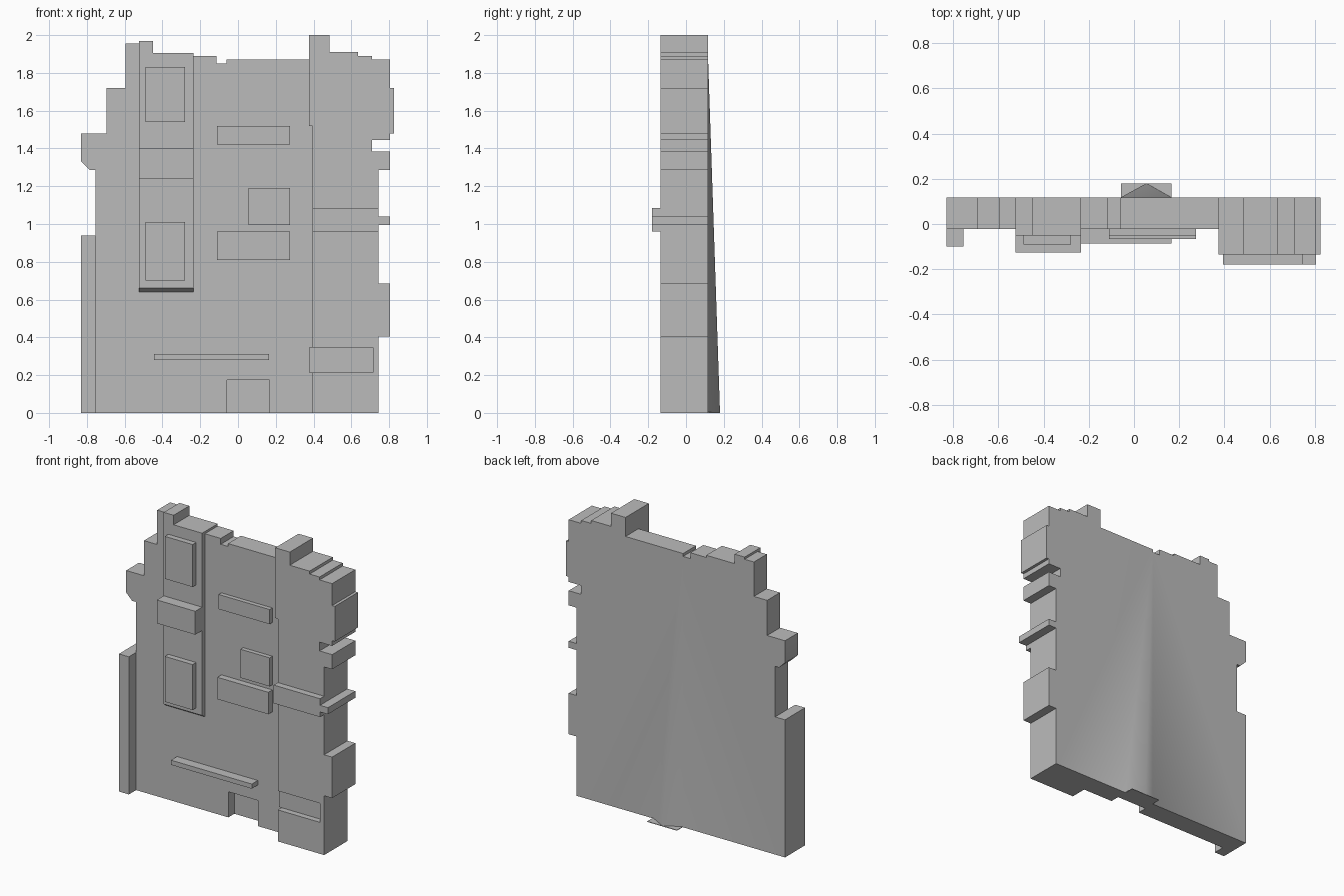
import bpy, bmesh
from math import radians

if "Cube" in bpy.data.objects:
    bpy.data.objects.remove(bpy.data.objects["Cube"], do_unlink=True)

BACK, FACE, PIER = 0.117, -0.022, -0.134   # main depth planes

stone = bpy.data.materials.new("grey_stone")
stone.use_nodes = True
stone.diffuse_color = (0.5, 0.5, 0.5, 1)
stone.node_tree.nodes["Principled BSDF"].inputs["Base Color"].default_value = (0.5, 0.5, 0.5, 1)


def finish(name, bm):
    bmesh.ops.recalc_face_normals(bm, faces=bm.faces)
    mesh = bpy.data.meshes.new(name)
    bm.to_mesh(mesh)
    bm.free()
    mesh.materials.append(stone)
    obj = bpy.data.objects.new(name, mesh)
    bpy.context.collection.objects.link(obj)
    return obj


def slab(name, outline, y0, y1):
    """Extrude an x-z outline between two depths."""
    bm = bmesh.new()
    front = [bm.verts.new((x, y0, z)) for x, z in outline]
    rear = [bm.verts.new((x, y1, z)) for x, z in outline]
    bm.faces.new(front)
    bm.faces.new(rear)
    for i in range(len(outline)):
        j = (i + 1) % len(outline)
        bm.faces.new((front[i], front[j], rear[j], rear[i]))
    return finish(name, bm)


def box(name, x0, x1, z0, z1, y0, y1=FACE):
    return slab(name, [(x0, z0), (x1, z0), (x1, z1), (x0, z1)], y0, y1)


def activate(obj):
    bpy.ops.object.select_all(action='DESELECT')
    obj.select_set(True)
    bpy.context.view_layer.objects.active = obj


def cut(obj, cutter):
    mod = obj.modifiers.new("cut", 'BOOLEAN')
    mod.operation = 'DIFFERENCE'
    mod.solver = 'EXACT'
    mod.object = cutter
    activate(obj)
    bpy.ops.object.modifier_apply(modifier=mod.name)
    bpy.data.objects.remove(cutter, do_unlink=True)


# Broken silhouette: left edge and top, then the pier edge on the right
left_edge = [(-.83, 0), (-.83, .94), (-.755, .94), (-.755, 1.285), (-.785, 1.285),
             (-.83, 1.33), (-.83, 1.48), (-.695, 1.48), (-.695, 1.72), (-.595, 1.72),
             (-.595, 1.955), (-.525, 1.955), (-.525, 1.97), (-.45, 1.97), (-.45, 1.905),
             (-.235, 1.905), (-.235, 1.89), (-.115, 1.89), (-.115, 1.85), (-.06, 1.85),
             (-.06, 1.87)]
right_edge = [(.375, 1.87), (.375, 2), (.485, 2), (.485, 1.91), (.635, 1.91), (.635, 1.89),
              (.71, 1.89), (.71, 1.87), (.805, 1.87), (.805, 1.72), (.825, 1.72),
              (.825, 1.48), (.805, 1.48), (.805, 1.445), (.71, 1.445), (.71, 1.385),
              (.805, 1.385), (.805, 1.285), (.745, 1.285), (.745, 1.04), (.805, 1.04),
              (.805, .995), (.745, .995), (.745, .685), (.805, .685), (.805, .405),
              (.745, .405), (.745, 0)]

# Main wall, with a tapering bulge in the rear face
outline = left_edge + right_edge
apex = len(left_edge) - 1
bm = bmesh.new()
front = [bm.verts.new((x, FACE, z)) for x, z in outline]
rear = [bm.verts.new((x, BACK, z)) for x, z in outline]
foot_l = bm.verts.new((-.057, BACK, 0))
peak = bm.verts.new((.055, .18, 0))
foot_r = bm.verts.new((.167, BACK, 0))
bm.faces.new(front)
bm.faces.new(rear[:apex + 1] + [foot_l])
bm.faces.new(rear[apex:] + [foot_r])
bm.faces.new((foot_l, rear[apex], peak))
bm.faces.new((peak, rear[apex], foot_r))
for i in range(len(outline) - 1):
    bm.faces.new((front[i], front[i + 1], rear[i + 1], rear[i]))
bm.faces.new((front[-1], front[0], rear[0], foot_l, peak, foot_r, rear[-1]))
wall = finish("main_wall", bm)
cut(wall, box("door_cutter", -.058, .168, -.1, .175, -.2, .043))
activate(wall)
bpy.ops.object.shade_smooth_by_angle(angle=radians(62))
box("door_floor", -.057, .167, 0, .004, .1, .18)

# Right pier with a shallow niche and a projecting band
pier = slab("right_pier", [(.395, 0), (.395, 1.52), (.375, 1.52)] + right_edge, PIER, FACE)
cut(pier, box("niche_cutter", .3, .715, .215, .345, -.3, PIER + .04))
box("niche_block", .375, .40, .215, .345, PIER + .04)
box("pier_band", .395, .745, .96, 1.085, -.179, PIER)
box("pier_band_stub", .745, .805, .995, 1.04, -.179, PIER)

# Left buttress
box("left_buttress", -.83, -.755, 0, .94, -.10)

# Tall raised panel with a slanted underside
panel = slab("tall_panel", [(-.525, .64), (-.235, .64), (-.235, 1.905), (-.45, 1.905),
                            (-.45, 1.97), (-.525, 1.97)], -.052, FACE)
for v in panel.data.vertices:
    if v.co.z < .7 and v.co.y < -.04:
        v.co.z += .02
box("panel_balcony", -.525, -.235, 1.24, 1.40, -.126, -.052)
for name, low, high in (("upper", 1.54, 1.83), ("lower", .70, 1.01)):
    box(name + "_panel_window", -.49, -.28, low, high, -.09, -.052)

# Raised blocks and ledge on the middle of the wall
box("upper_block", -.11, .275, 1.42, 1.52, -.052)
box("middle_block", .055, .275, .995, 1.19, -.052)
box("lower_block", -.11, .275, .81, .96, -.066)
box("ledge", -.445, .165, .28, .312, -.087)
